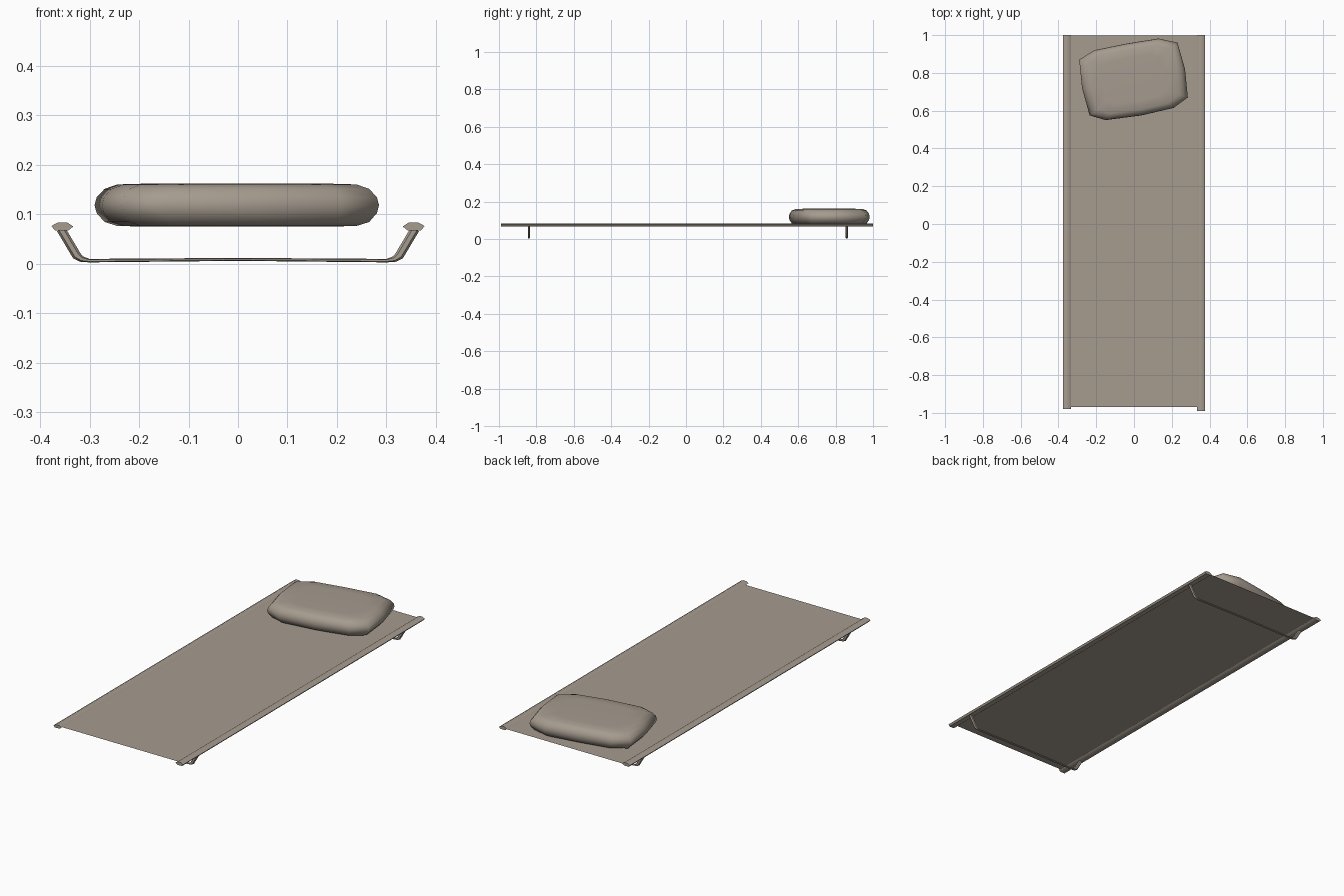
import bpy
import bmesh
from math import radians
from mathutils import Matrix, Vector

cube = bpy.data.objects.get("Cube")
if cube:
    bpy.data.objects.remove(cube, do_unlink=True)

taupe = bpy.data.materials.new("taupe")
taupe.use_nodes = True
COLOUR = (0.38, 0.33, 0.275, 1)
taupe.diffuse_color = COLOUR
taupe.node_tree.nodes["Principled BSDF"].inputs["Base Color"].default_value = COLOUR


def finish(name, bm, smooth=None):
    """Turn a bmesh into a named, coloured object."""
    bmesh.ops.recalc_face_normals(bm, faces=bm.faces)
    mesh = bpy.data.meshes.new(name)
    bm.to_mesh(mesh)
    bm.free()
    mesh.materials.append(taupe)
    obj = bpy.data.objects.new(name, mesh)
    bpy.context.collection.objects.link(obj)
    if smooth:
        bpy.ops.object.select_all(action='DESELECT')
        obj.select_set(True)
        bpy.context.view_layer.objects.active = obj
        bpy.ops.object.shade_smooth_by_angle(angle=radians(smooth))
    return obj


def loft(name, rings, smooth):
    """Skin a stack of equal-length rings and cap both ends."""
    bm = bmesh.new()
    loops = [[bm.verts.new(p) for p in ring] for ring in rings]
    n = len(loops[0])
    for a, b in zip(loops, loops[1:]):
        for i in range(n):
            j = (i + 1) % n
            bm.faces.new((a[i], a[j], b[j], b[i]))
    bm.faces.new(loops[0][::-1])
    bm.faces.new(loops[-1])
    return finish(name, bm, smooth)


# Taut fabric sheet between the rails
bm = bmesh.new()
bmesh.ops.create_grid(bm, x_segments=1, y_segments=1, size=1)
bmesh.ops.transform(bm, verts=bm.verts, matrix=Matrix.Translation((0, 0.014, 0.0735))
                    @ Matrix.Diagonal((0.345, 0.984, 1, 1)))
finish("fabric_sheet", bm)

# Flattened side rails
rail_profile = [(0.333, 0.075), (0.345, 0.083), (0.364, 0.083),
                (0.377, 0.076), (0.370, 0.067), (0.343, 0.067)]
for name, side, front in (("left_rail", 1, -0.99), ("right_rail", -1, -0.98)):
    rings = [[(side * x, y, z) for x, z in rail_profile] for y in (front, 1)]
    loft(name, rings, 50)

# Bent leg frames: slanted uprights joined by a slightly bowed foot bar
half = [(0.358, 0.070, 0.009), (0.326, 0.016, 0.009),
        (0.316, 0.009, 0.006), (0.300, 0.006, 0.0035), (0.0, 0.0085, 0.003)]
path = [(-x, z, r) for x, z, r in half] + [(x, z, r) for x, z, r in half[-2::-1]]
for name, y in (("front_leg", -0.84), ("back_leg", 0.86)):
    rings = []
    for i, (x, z, r) in enumerate(path):
        x0, z0, _ = path[max(i - 1, 0)]
        x1, z1, _ = path[min(i + 1, len(path) - 1)]
        along = Vector((x1 - x0, 0, z1 - z0)).normalized()
        across = Vector((-along.z, 0, along.x)) * r
        depth = Vector((0, 0.006, 0))
        mid = Vector((x, y, z))
        rings.append([mid + across, mid + across * 0.5 + depth, mid - across * 0.5 + depth,
                      mid - across, mid - across * 0.5 - depth, mid + across * 0.5 - depth])
    loft(name, rings, 50)

# Soft, slightly turned pillow made of stacked outlines
outline = [(-0.29, 0.87), (-0.21, 0.92), (-0.04, 0.955), (0.13, 0.982), (0.23, 0.96),
           (0.27, 0.82), (0.285, 0.67), (0.21, 0.615), (0.04, 0.575),
           (-0.15, 0.55), (-0.235, 0.575), (-0.275, 0.72)]
levels = [(0.0745, 0.60), (0.076, 0.84), (0.084, 0.93), (0.102, 0.985), (0.118, 1.0),
          (0.134, 0.985), (0.151, 0.93), (0.160, 0.84), (0.162, 0.60)]
centre = Vector((0, 0.765))
rings = [[(*(centre + (Vector(p) - centre) * s), z) for p in outline] for z, s in levels]
loft("pillow", rings, 80)
